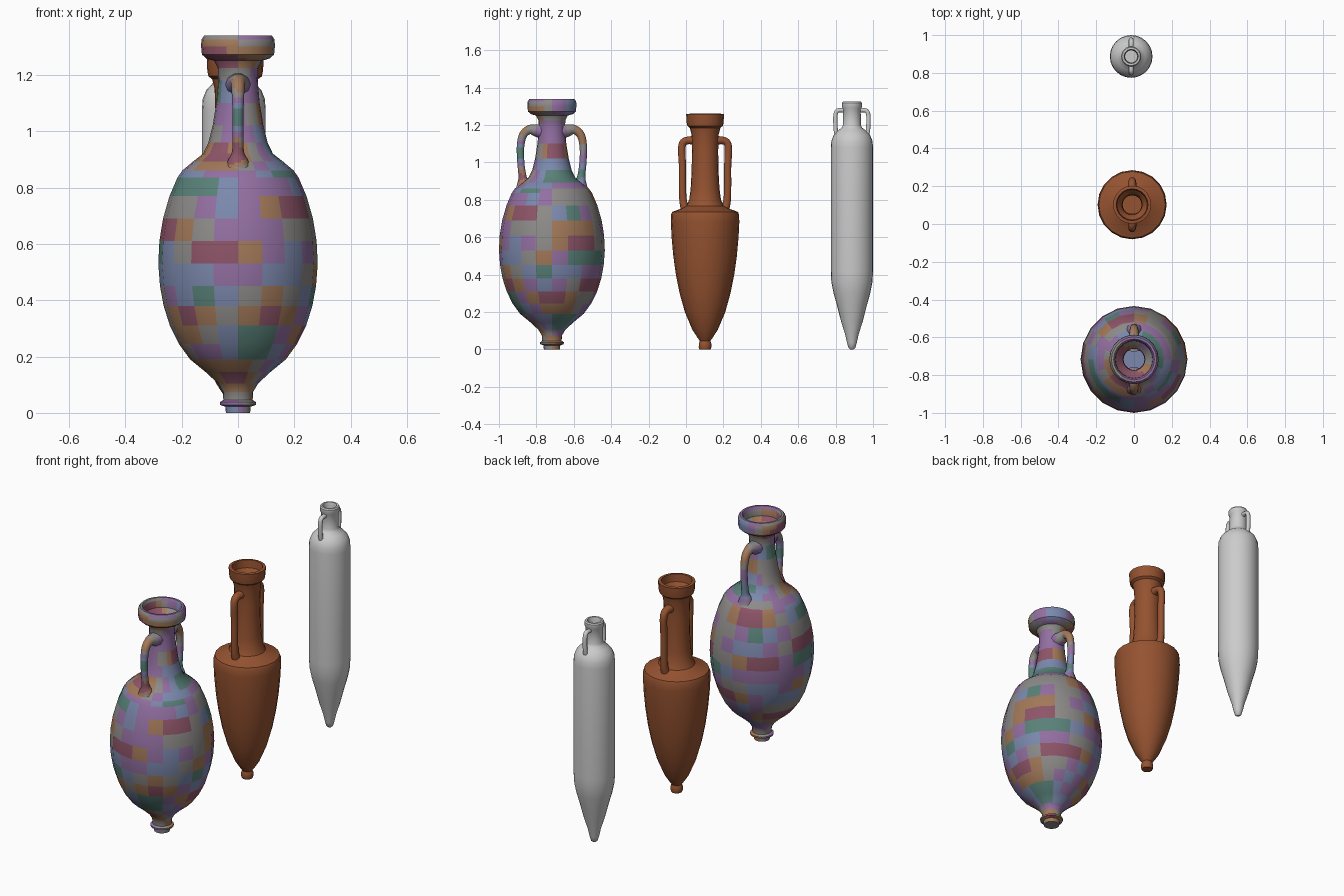
import bpy, bmesh
from math import sin, cos, pi, radians
from mathutils import Vector


def material(name, rgb):
    m = bpy.data.materials.new(name)
    m.diffuse_color = (*rgb, 1)
    return m


def mottle(p):
    """Diagonal, blotchy palette index for a surface point."""
    v = sin(14 * p.x + 17 * p.z + 3 * p.y) + sin(11 * p.y - 23 * p.z + 5 * p.x) \
        + 0.8 * sin(31 * p.z + 9 * p.x * p.y + 12 * p.y)
    return min(5, max(0, int((v + 2.4) / 0.8)))


def finish(name, bm, centre, mats, angle=35):
    bmesh.ops.recalc_face_normals(bm, faces=bm.faces)
    if len(mats) > 1:
        for f in bm.faces:
            f.material_index = mottle(f.calc_center_median())
    me = bpy.data.meshes.new(name)
    bm.to_mesh(me)
    bm.free()
    for m in mats:
        me.materials.append(m)
    me.shade_smooth()
    me.set_sharp_from_angle(angle=radians(angle))
    ob = bpy.data.objects.new(name, me)
    ob.location = (*centre, 0)
    bpy.context.collection.objects.link(ob)


def bridge(bm, rings):
    for a, b in zip(rings, rings[1:]):
        n = len(a)
        for i in range(n):
            bm.faces.new((a[i], a[(i + 1) % n], b[(i + 1) % n], b[i]))


def lathe(name, profile, sides, centre, mats):
    """Revolve (radius, z) points; both ends are capped."""
    bm = bmesh.new()
    rings = [[bm.verts.new((r * cos(2 * pi * i / sides), r * sin(2 * pi * i / sides), z))
              for i in range(sides)] for r, z in profile]
    bridge(bm, rings)
    bm.faces.new(rings[0])
    bm.faces.new(rings[-1])
    finish(name, bm, centre, mats)


def spline(pts, steps=4):
    """Catmull-Rom resampling of a path."""
    p = [Vector(q) for q in pts]
    p = [p[0]] + p + [p[-1]]
    out = []
    for a, b, c, d in zip(p, p[1:], p[2:], p[3:]):
        for k in range(steps):
            t = k / steps
            out.append(0.5 * (2 * b + (c - a) * t + (2 * a - 5 * b + 4 * c - d) * t * t
                              + (3 * b - a - 3 * c + d) * t ** 3))
    return out + [p[-1]]


def handles(prefix, path, centre, mats, sides=10):
    """Pair of handles; path points are (offset, z, half width, half thickness)."""
    pts = spline(path)
    for side, label in ((-1, "front"), (1, "back")):
        bm = bmesh.new()
        rings = []
        for i, q in enumerate(pts):
            a, b = pts[max(i - 1, 0)], pts[min(i + 1, len(pts) - 1)]
            t = Vector((b[0] - a[0], b[1] - a[1])).normalized()
            ring = []
            for k in range(sides):
                w = 2 * pi * k / sides
                h = q[3] * sin(w)
                ring.append(bm.verts.new((q[2] * cos(w), side * (q[0] - t.y * h), q[1] + t.x * h)))
            rings.append(ring)
        bridge(bm, rings)
        bm.faces.new(rings[0])
        bm.faces.new(rings[-1])
        finish(f"{prefix}_handle_{label}", bm, centre, mats, 50)


# Materials
clay = material("clay", (0.30, 0.085, 0.03))
patches = [material(f"patch_{i}", c) for i, c in enumerate((
    (0.10, 0.22, 0.19), (0.20, 0.25, 0.42), (0.29, 0.16, 0.36),
    (0.27, 0.26, 0.25), (0.36, 0.19, 0.10), (0.27, 0.09, 0.14)))]

# Large patterned amphora
pos = (0, -0.717)
lathe("large_amphora_body", [
    (0.043, 0), (0.045, 0.022), (0.063, 0.028), (0.064, 0.038), (0.052, 0.046), (0.054, 0.075),
    (0.072, 0.105), (0.115, 0.145), (0.17, 0.19), (0.21, 0.245), (0.242, 0.31), (0.264, 0.38),
    (0.277, 0.45), (0.283, 0.53), (0.279, 0.61), (0.266, 0.69), (0.243, 0.77), (0.215, 0.835),
    (0.198, 0.86), (0.16, 0.892), (0.124, 0.92), (0.105, 0.96), (0.09, 1.02), (0.077, 1.10),
    (0.070, 1.18), (0.072, 1.225), (0.085, 1.25), (0.112, 1.258), (0.128, 1.272), (0.131, 1.30),
    (0.130, 1.325), (0.120, 1.34), (0.108, 1.34), (0.100, 1.325), (0.098, 1.285), (0.075, 1.262),
    (0.058, 1.24), (0.055, 1.15), (0.065, 1.05), (0.085, 0.95)], 20, pos, patches)
handles("large_amphora", [
    (0.05, 1.165, 0.046, 0.042), (0.08, 1.17, 0.040, 0.036), (0.12, 1.175, 0.027, 0.026),
    (0.155, 1.145, 0.023, 0.023), (0.168, 1.08, 0.020, 0.021), (0.166, 1.0, 0.019, 0.020),
    (0.158, 0.93, 0.021, 0.022), (0.154, 0.90, 0.034, 0.030), (0.152, 0.87, 0.046, 0.040)], pos, patches)

# Brown amphora with a long neck
pos = (-0.01, 0.102)
lathe("brown_amphora_body", [
    (0.030, 0), (0.034, 0.012), (0.033, 0.032), (0.028, 0.045), (0.040, 0.062), (0.068, 0.105),
    (0.108, 0.20), (0.136, 0.30), (0.156, 0.40), (0.170, 0.50), (0.179, 0.60), (0.183, 0.68),
    (0.182, 0.72), (0.176, 0.735), (0.13, 0.752), (0.10, 0.768), (0.085, 0.80), (0.077, 0.86), (0.072, 0.95),
    (0.070, 1.06), (0.073, 1.15), (0.082, 1.185), (0.095, 1.195), (0.099, 1.215), (0.101, 1.258),
    (0.084, 1.26), (0.080, 1.215), (0.062, 1.195), (0.053, 1.17), (0.050, 1.05), (0.055, 0.9)],
    20, pos, [clay])
handles("brown_amphora", [
    (0.05, 1.115, 0.030, 0.026), (0.085, 1.118, 0.024, 0.022), (0.115, 1.108, 0.021, 0.021),
    (0.125, 1.07, 0.020, 0.021), (0.121, 0.98, 0.019, 0.020), (0.121, 0.88, 0.019, 0.020),
    (0.118, 0.80, 0.020, 0.021), (0.108, 0.755, 0.024, 0.024), (0.10, 0.735, 0.026, 0.025)], pos, [clay])

# Slim grey amphora
pos = (-0.015, 0.887)
lathe("slim_amphora_body", [
    (0.008, 0), (0.018, 0.008), (0.026, 0.035), (0.036, 0.08), (0.058, 0.15), (0.081, 0.24),
    (0.098, 0.30), (0.110, 0.36), (0.113, 0.42), (0.113, 0.7), (0.113, 1.08), (0.110, 1.115),
    (0.098, 1.145), (0.075, 1.17), (0.055, 1.185), (0.048, 1.20), (0.047, 1.285), (0.053, 1.295),
    (0.053, 1.318), (0.048, 1.325), (0.038, 1.325), (0.034, 1.31), (0.032, 1.18), (0.04, 1.1)],
    24, pos, [])
handles("slim_amphora", [
    (0.035, 1.276, 0.013, 0.012), (0.06, 1.279, 0.013, 0.012), (0.080, 1.274, 0.013, 0.012),
    (0.088, 1.25, 0.013, 0.012), (0.088, 1.20, 0.013, 0.012), (0.085, 1.165, 0.013, 0.012),
    (0.078, 1.14, 0.014, 0.013)], pos, [])
